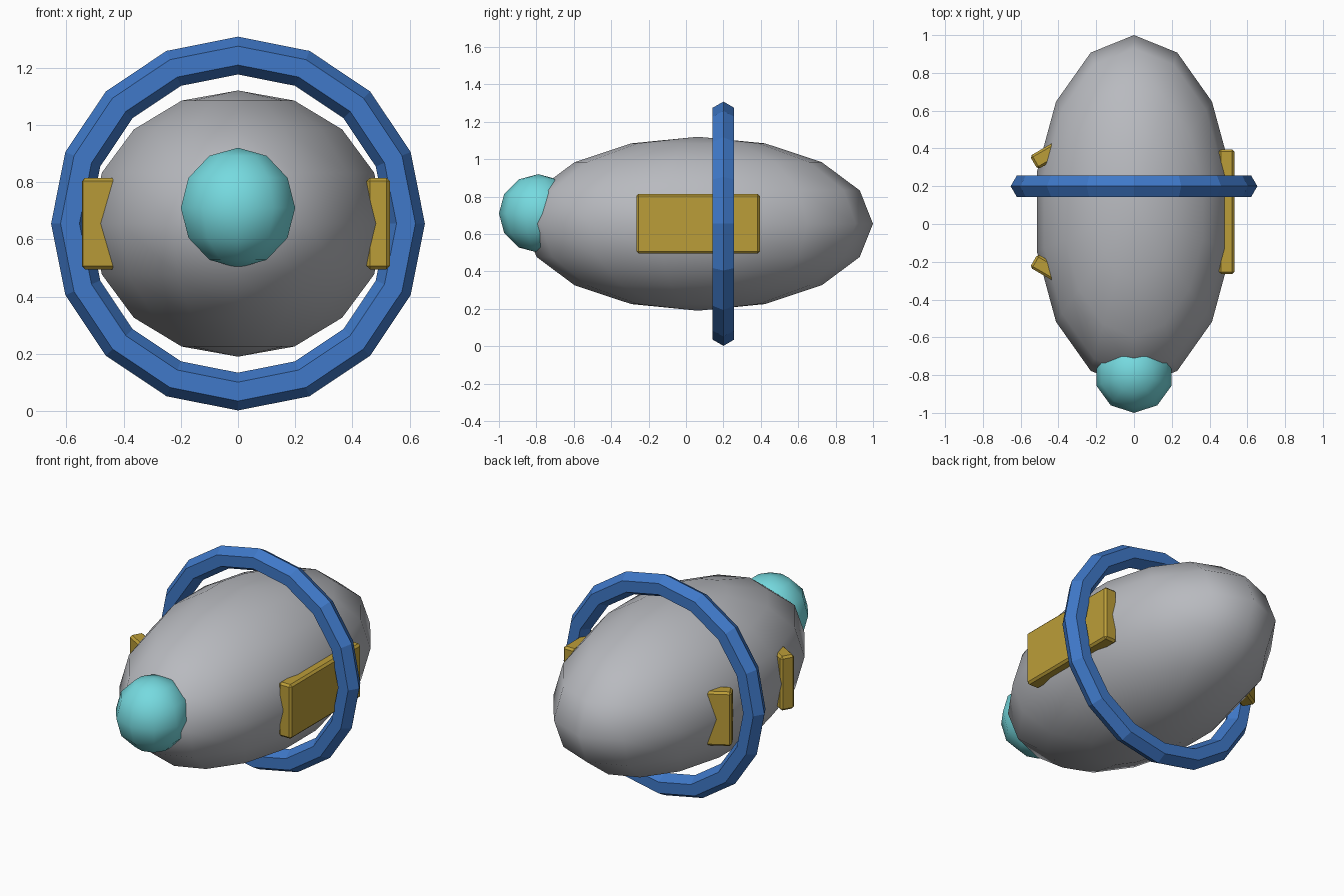
import bpy
from math import pi, cos, sin

cube = bpy.data.objects.get("Cube")
if cube:
    bpy.data.objects.remove(cube, do_unlink=True)

MID_Y, MID_Z = 0.065, 0.655


def material(name, color):
    mat = bpy.data.materials.new(name)
    mat.use_nodes = True
    mat.diffuse_color = (*color, 1)
    mat.node_tree.nodes["Principled BSDF"].inputs["Base Color"].default_value = (*color, 1)
    return mat


grey = material("light grey", (0.48, 0.49, 0.52))
cyan = material("cyan", (0.18, 0.70, 0.74))
blue = material("blue", (0.05, 0.19, 0.58))
gold = material("gold", (0.50, 0.34, 0.04))


def finish(name, mat, scale=None):
    obj = bpy.context.object
    obj.name = name
    obj.data.materials.append(mat)
    if scale:
        obj.scale = scale
    bpy.ops.object.transform_apply(location=False, rotation=False, scale=True)
    return obj


def ellipsoid(name, mat, location, scale, segments, rings):
    bpy.ops.mesh.primitive_uv_sphere_add(
        segments=segments, ring_count=rings, radius=1, location=location)
    finish(name, mat, scale)
    bpy.ops.object.shade_smooth()


# Hull and nose dome
ellipsoid("hull", grey, (0, MID_Y, MID_Z), (0.528, 0.935, 0.465), 14, 8)
ellipsoid("nose_dome", cyan, (0, -0.79, 0.71), (0.21, 0.21, 0.21), 10, 6)

# Hoop around the hull
bpy.ops.mesh.primitive_torus_add(
    major_segments=16, minor_segments=6, major_radius=0.587, minor_radius=0.066,
    location=(0, 0.2, MID_Z), rotation=(pi / 2, 0, 0))
finish("hoop", blue)

# Three bevelled panels spaced evenly around the vertical axis
for i in range(3):
    angle = i * 2 * pi / 3
    bpy.ops.mesh.primitive_cube_add(
        size=1, rotation=(0, 0, angle),
        location=(0.49 * cos(angle), MID_Y + 0.49 * sin(angle), MID_Z))
    panel = finish(f"panel_{i + 1}", gold, (0.082, 0.66, 0.32))
    bevel = panel.modifiers.new("bevel", "BEVEL")
    bevel.width = 0.012
    bevel.segments = 1
